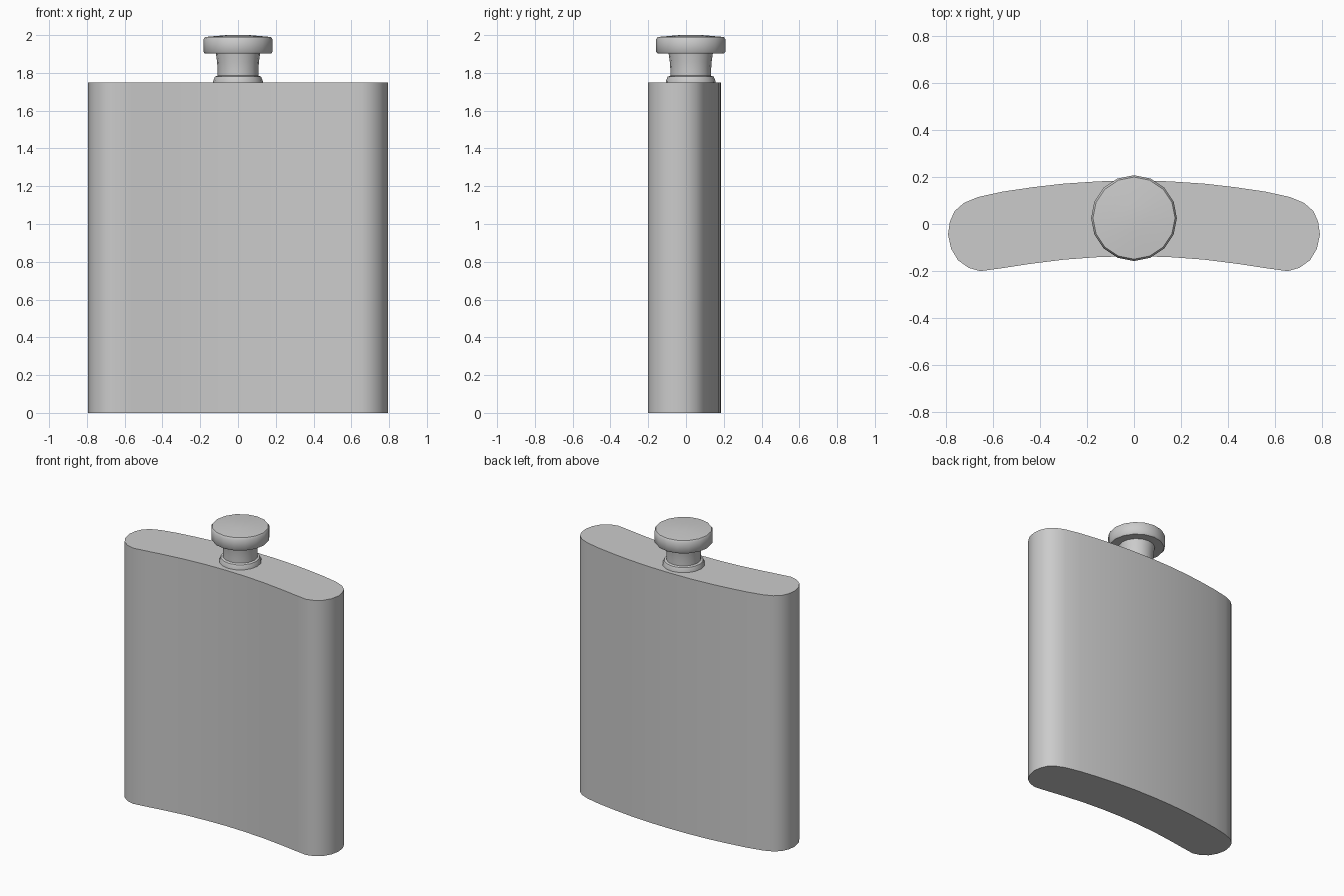
import bpy, bmesh, math

if "Cube" in bpy.data.objects:
    bpy.data.objects.remove(bpy.data.objects["Cube"])

AXIS_Y = 0.025  # depth position of the neck and cap


def finish(bm, name, angle):
    bmesh.ops.recalc_face_normals(bm, faces=bm.faces)
    mesh = bpy.data.meshes.new(name)
    bm.to_mesh(mesh)
    bm.free()
    obj = bpy.data.objects.new(name, mesh)
    bpy.context.collection.objects.link(obj)
    bpy.ops.object.select_all(action='DESELECT')
    obj.select_set(True)
    bpy.context.view_layer.objects.active = obj
    bpy.ops.object.shade_smooth_by_angle(angle=math.radians(angle))
    return obj


def lathe(name, profile, sides, angle):
    """Closed solid of revolution from (radius, z) pairs."""
    bm = bmesh.new()
    rings = []
    for r, z in profile:
        rings.append([bm.verts.new((r * math.cos(math.tau * i / sides),
                                    AXIS_Y + r * math.sin(math.tau * i / sides), z))
                      for i in range(sides)])
    for a, b in zip(rings, rings[1:]):
        for i in range(sides):
            j = (i + 1) % sides
            bm.faces.new((a[i], a[j], b[j], b[i]))
    bm.faces.new(rings[0][::-1])
    bm.faces.new(rings[-1])
    return finish(bm, name, angle)


# Curved flask body: right half of the outline, front centre to back centre
half = [(0, -0.137), (0.15, -0.141), (0.3, -0.152), (0.45, -0.171),
        (0.56, -0.188), (0.655, -0.201), (0.705, -0.187), (0.75, -0.155),
        (0.78, -0.105), (0.793, -0.045), (0.785, 0.01), (0.765, 0.055),
        (0.725, 0.09), (0.665, 0.115), (0.56, 0.138), (0.43, 0.157),
        (0.3, 0.172), (0.15, 0.182), (0, 0.185)]
outline = half + [(-x, y) for x, y in half[-2:0:-1]]

bm = bmesh.new()
base = bm.faces.new([bm.verts.new((x, y, 0)) for x, y in outline])
ext = bmesh.ops.extrude_face_region(bm, geom=[base], use_keep_orig=True)
top = [v for v in ext["geom"] if isinstance(v, bmesh.types.BMVert)]
bmesh.ops.translate(bm, verts=top, vec=(0, 0, 1.75))
finish(bm, "flask_body", 40)

# Neck with a flared collar at the shoulder
lathe("neck", [(0.132, 1.74), (0.132, 1.755), (0.122, 1.78), (0.108, 1.785),
               (0.108, 1.82), (0.111, 1.86), (0.118, 1.91)], 16, 40)

# Screw cap with a slightly raised top
lathe("cap", [(0.175, 1.902), (0.183, 1.912), (0.183, 1.978),
              (0.175, 1.99), (0.06, 2.0)], 16, 40)
